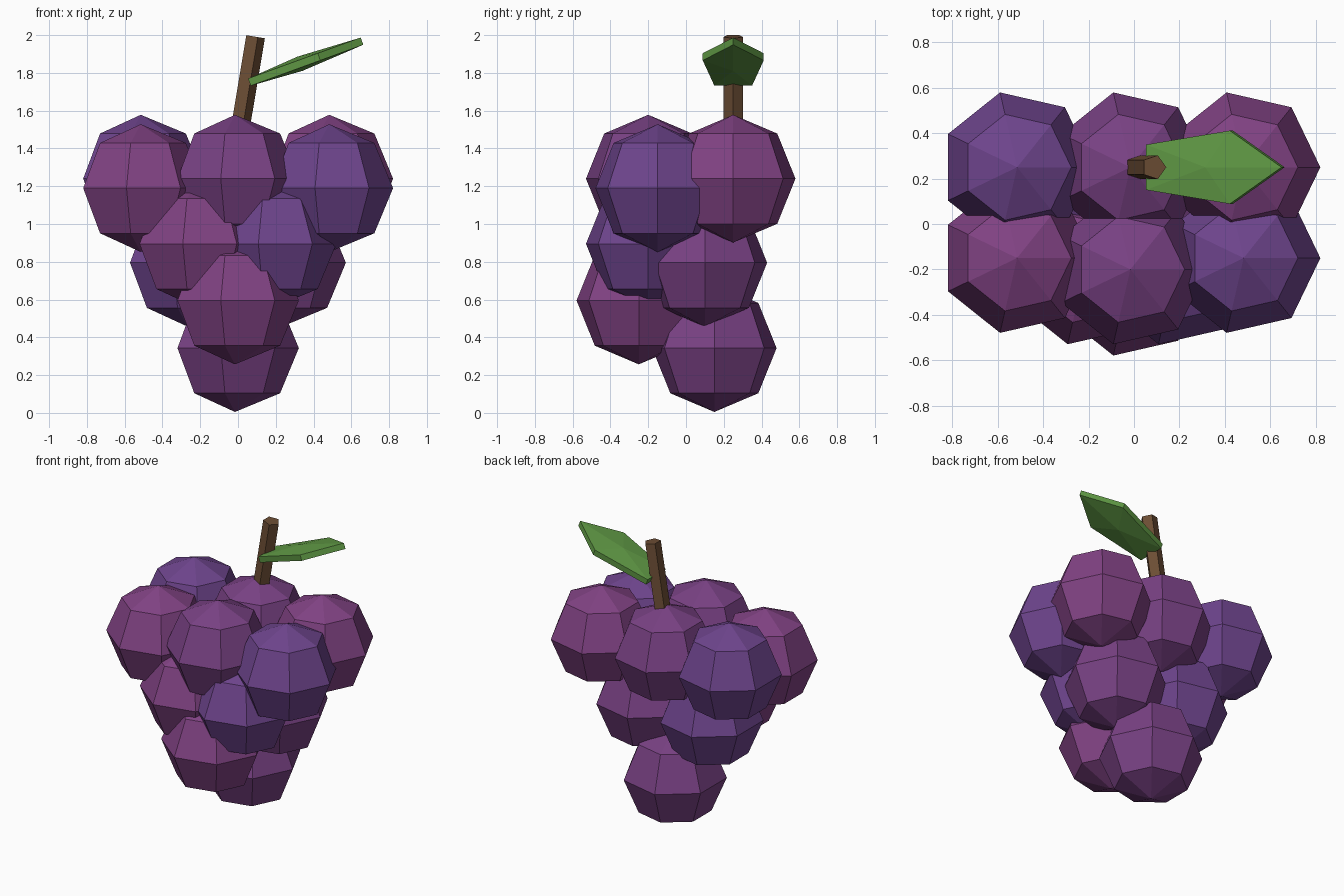
import bpy, bmesh
from math import sin, cos, pi, radians
from mathutils import Matrix, Vector

if "Cube" in bpy.data.objects:
    bpy.data.objects.remove(bpy.data.objects["Cube"])


def material(name, rgb):
    m = bpy.data.materials.new(name)
    m.diffuse_color = (*rgb, 1)
    m.use_nodes = True
    m.node_tree.nodes["Principled BSDF"].inputs["Base Color"].default_value = m.diffuse_color
    return m


def lathe(name, profile, sides, matrix, mat):
    """Faceted solid from (radius, z) points, bottom to top; first corner on +x."""
    bm = bmesh.new()
    rings = []
    for r, z in profile:
        n = sides if r > 1e-5 else 1
        rings.append([bm.verts.new((r * cos(2 * pi * i / sides),
                                    r * sin(2 * pi * i / sides), z)) for i in range(n)])
    for a, b in zip(rings, rings[1:]):
        for i in range(sides):
            j = (i + 1) % sides
            if len(a) == 1:
                bm.faces.new((a[0], b[j], b[i]))
            elif len(b) == 1:
                bm.faces.new((a[i], a[j], b[0]))
            else:
                bm.faces.new((a[i], a[j], b[j], b[i]))
    for ring in (rings[0], rings[-1]):
        if len(ring) > 1:
            bm.faces.new(ring)
    bmesh.ops.recalc_face_normals(bm, faces=bm.faces[:])
    me = bpy.data.meshes.new(name)
    bm.to_mesh(me)
    bm.free()
    me.materials.append(mat)
    ob = bpy.data.objects.new(name, me)
    ob.matrix_world = matrix
    bpy.context.collection.objects.link(ob)
    return ob


def ball(radius, rings):
    """Half-circle profile with the poles snapped to the axis."""
    pts = [(radius * sin(pi * k / rings), -radius * cos(pi * k / rings))
           for k in range(rings + 1)]
    return [(0, -radius)] + pts[1:-1] + [(0, radius)]


magenta = material("grape_magenta", (0.22, 0.055, 0.23))
plum = material("grape_plum", (0.19, 0.053, 0.23))
violet = material("grape_violet", (0.155, 0.058, 0.265))
brown = material("stem_brown", (0.15, 0.075, 0.035))
green = material("leaf_green", (0.115, 0.314, 0.058))

# Grapes, tier by tier
grapes = [
    (-0.515, 0.25, 1.24, violet), (-0.016, 0.25, 1.24, plum), (0.483, 0.25, 1.24, magenta),
    (-0.515, -0.15, 1.19, magenta), (-0.016, -0.20, 1.24, plum), (0.483, -0.15, 1.19, violet),
    (-0.217, -0.20, 0.895, magenta), (0.183, -0.20, 0.895, violet),
    (-0.267, 0.10, 0.795, violet), (0.233, 0.10, 0.795, plum),
    (-0.016, -0.25, 0.595, magenta), (-0.016, 0.15, 0.343, plum),
]
for i, (x, y, z, mat) in enumerate(grapes):
    lathe(f"grape_{i + 1}", ball(0.338, 4), 7, Matrix.Translation((x, y, z)), mat)

# Leaning five-sided stem
lathe("stem", [(0.055, -0.52), (0.055, 0)], 5,
      Matrix.Translation((0.088, 0.25, 1.992)) @ Matrix.Rotation(radians(9.5), 4, 'Y'), brown)

# Leaf: flattened five-sided ball, tip raised
lathe("leaf", ball(1, 3), 5,
      Matrix.Translation((0.327, 0.25, 1.848)) @ Matrix.Rotation(radians(-20), 4, 'Y')
      @ Matrix.Diagonal(Vector((0.405, 0.196, 0.04, 1))), green)
